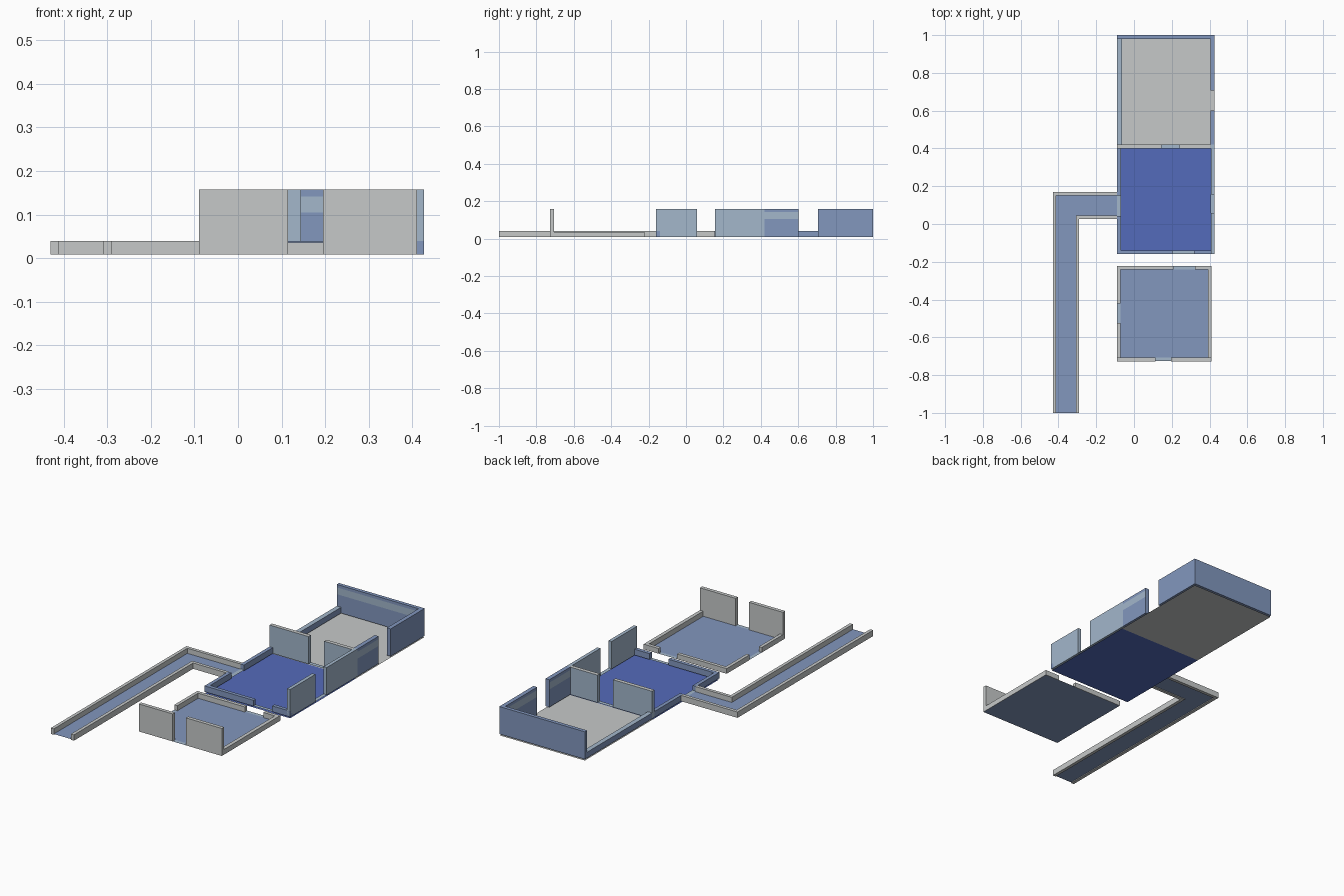
import bpy, bmesh

if "Cube" in bpy.data.objects:
    bpy.data.objects.remove(bpy.data.objects["Cube"])


def srgb(r, g, b):
    lin = [(c / 255 / 12.92) if c < 10 else ((c / 255 + 0.055) / 1.055) ** 2.4 for c in (r, g, b)]
    return (*lin, 1.0)


MATS = {}
for name, rgb in {"pale_grey": (198, 201, 201), "slate_blue": (130, 151, 190),
                  "light_blue": (163, 183, 203), "royal_blue": (84, 107, 187)}.items():
    MATS[name] = bpy.data.materials.new(name)
    MATS[name].diffuse_color = srgb(*rgb)

Z0, LOW, TALL = 0.008, 0.04, 0.158      # wall foot, kerb top, full wall top
BAND = (0.105, 0.142)                   # painted stripe heights


def finish(name, bm, mats):
    me = bpy.data.meshes.new(name)
    bm.to_mesh(me)
    bm.free()
    for m in mats:
        me.materials.append(MATS[m])
    ob = bpy.data.objects.new(name, me)
    bpy.context.collection.objects.link(ob)
    return ob


def wall(name, x0, x1, y0, y1, top, side, cap=None, band=None):
    """Box wall; cap colours the top, band(normal) picks the striped sides."""
    bm = bmesh.new()
    bmesh.ops.create_cube(bm, size=1)
    for v in bm.verts:
        v.co.x = x1 if v.co.x > 0 else x0
        v.co.y = y1 if v.co.y > 0 else y0
        v.co.z = top if v.co.z > 0 else Z0
    if band:
        for z in BAND:
            bmesh.ops.bisect_plane(bm, geom=bm.verts[:] + bm.edges[:] + bm.faces[:],
                                   plane_co=(0, 0, z), plane_no=(0, 0, 1))
    bm.normal_update()
    for f in bm.faces:
        if f.normal.z > 0.5:
            f.material_index = 1
        elif band and BAND[0] < f.calc_center_median().z < BAND[1] and band(f.normal):
            f.material_index = 2
    return finish(name, bm, [side, cap or side, "light_blue"])


def floor(name, outline, z, mat):
    bm = bmesh.new()
    bm.faces.new([bm.verts.new((x, y, z)) for x, y in outline])
    return finish(name, bm, [mat])


def rect(x0, x1, y0, y1):
    return [(x0, y0), (x1, y0), (x1, y1), (x0, y1)]


# Floors
floor("middle_room_floor", rect(-0.088, 0.425, -0.158, 0.41), 0.0, "royal_blue")
floor("back_room_floor", rect(-0.088, 0.425, 0.41, 0.998), 0.0, "pale_grey")
floor("front_room_floor", rect(-0.088, 0.41, -0.725, -0.224), 0.007, "slate_blue")
floor("corridor_floor", [(-0.412, -1), (-0.308, -1), (-0.308, 0.042), (-0.07, 0.042),
                         (-0.07, 0.152), (-0.412, 0.152)], 0.012, "slate_blue")

# Door thresholds
for name, r in {"front_room_front": (0.115, 0.195, -0.725, -0.707),
                "front_room_back": (0.21, 0.322, -0.24, -0.222),
                "front_room_left": (-0.09, -0.072, -0.525, -0.42),
                "middle_room_front": (0.205, 0.318, -0.16, -0.14),
                "middle_room_right": (0.406, 0.427, 0.058, 0.155),
                "middle_room_left": (-0.09, -0.068, 0.042, 0.152),
                "partition": (0.145, 0.24, 0.4, 0.422)}.items():
    floor(name + "_threshold", rect(*r), 0.014 if name == "middle_room_left" else 0.009, "light_blue")

# Corridor kerbs
for name, r in {"outer": (-0.43, -0.412, -1, 0.17), "inner": (-0.308, -0.29, -1, 0.027),
                "back": (-0.412, -0.09, 0.152, 0.17),
                "elbow": (-0.308, -0.09, 0.027, 0.045)}.items():
    wall("corridor_kerb_" + name, *r, LOW, "pale_grey")

# Front room: tall front panels, low kerbs elsewhere
for name, r, top in [("front_left", (-0.09, 0.115, -0.727, -0.707), TALL),
                     ("front_right", (0.195, 0.411, -0.727, -0.707), TALL),
                     ("right", (0.391, 0.411, -0.707, -0.222), 0.036),
                     ("back_left", (-0.09, 0.21, -0.241, -0.222), 0.036),
                     ("back_right", (0.322, 0.391, -0.241, -0.222), 0.036),
                     ("left_near", (-0.09, -0.072, -0.707, -0.525), 0.036),
                     ("left_far", (-0.09, -0.072, -0.42, -0.241), 0.036)]:
    wall("front_room_wall_" + name, *r, top, "pale_grey")

# Middle room: low front and left kerbs, tall right panels
for name, r in {"front_left": (-0.09, 0.205, -0.16, -0.14),
                "front_right": (0.318, 0.427, -0.16, -0.14),
                "left_near": (-0.09, -0.07, -0.14, 0.042),
                "left_far": (-0.09, -0.07, 0.152, 0.4)}.items():
    wall("middle_room_kerb_" + name, *r, LOW, "slate_blue")
wall("middle_room_wall_right_near", 0.408, 0.427, -0.14, 0.058, TALL, "light_blue")
wall("middle_room_wall_right_far", 0.408, 0.427, 0.155, 0.421, TALL, "light_blue")
wall("middle_room_wall_corner", 0.408, 0.427, -0.16, -0.14, TALL, "light_blue")

# Partition between middle and back rooms
wall("partition_left", -0.09, 0.145, 0.4, 0.421, TALL, "light_blue", "pale_grey")
wall("partition_right", 0.24, 0.408, 0.4, 0.421, TALL, "light_blue", "pale_grey")

# Back room: low left kerb, tall striped walls
wall("back_room_kerb_left", -0.09, -0.064, 0.421, 0.98, LOW, "slate_blue", "light_blue")
wall("back_room_wall_back", -0.09, 0.427, 0.98, 1.0, TALL, "slate_blue",
     band=lambda n: n.y < -0.5)
wall("back_room_wall_right_near", 0.404, 0.427, 0.421, 0.602, TALL, "slate_blue",
     band=lambda n: abs(n.x) > 0.5)
wall("back_room_wall_right_far", 0.404, 0.427, 0.706, 0.98, TALL, "slate_blue",
     band=lambda n: n.x < -0.5)

for m in bpy.data.materials:
    if m.users and not m.is_grease_pencil:
        m.use_nodes = True
        m.node_tree.nodes["Principled BSDF"].inputs["Base Color"].default_value = m.diffuse_color
